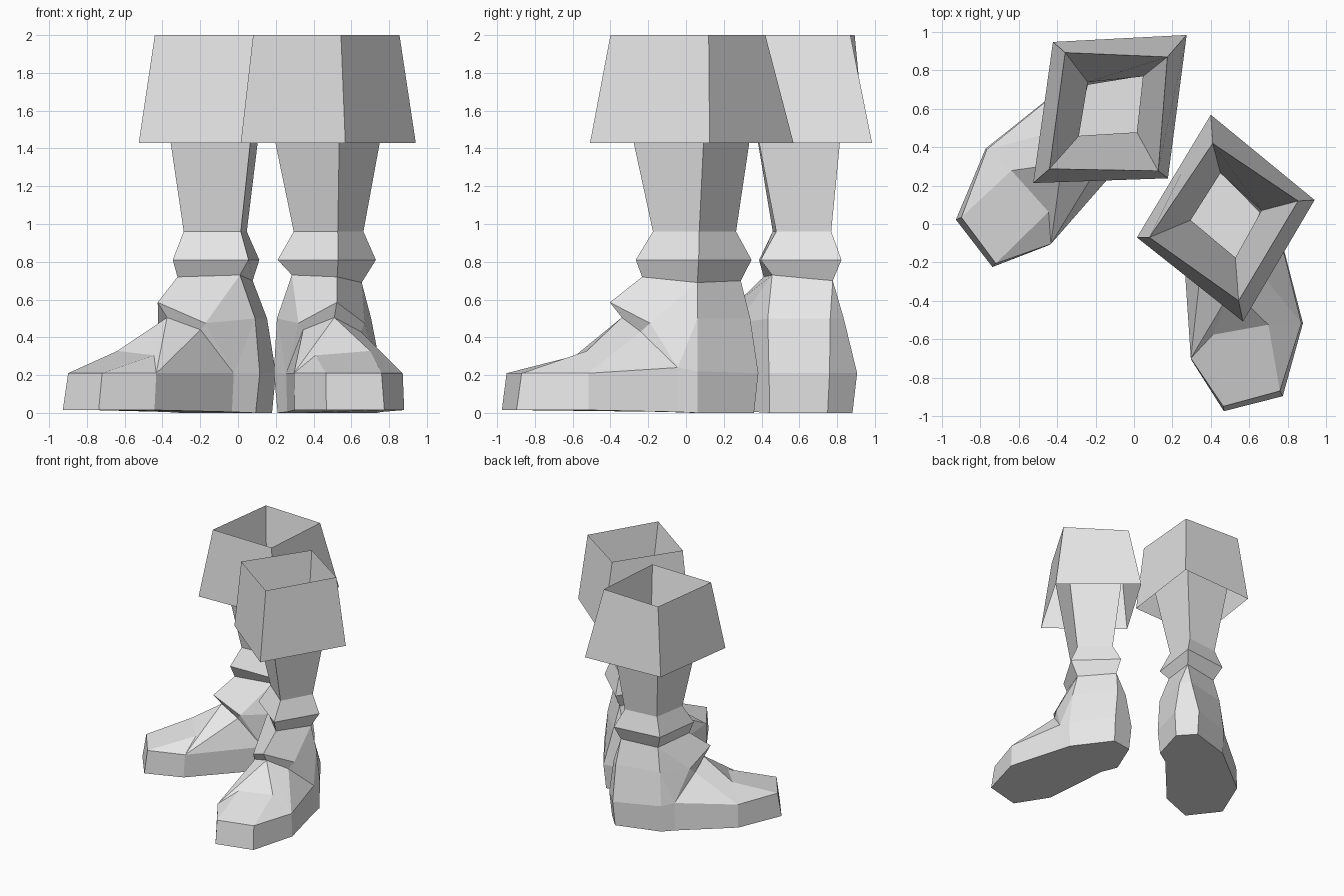
import bpy, bmesh, math
from mathutils import Matrix, Vector

if "Cube" in bpy.data.objects:
    bpy.data.objects.remove(bpy.data.objects["Cube"], do_unlink=True)

grey = bpy.data.materials.new("light_grey")
grey.use_nodes = True
grey.diffuse_color = (0.8, 0.8, 0.8, 1)
grey.node_tree.nodes["Principled BSDF"].inputs["Base Color"].default_value = (0.8, 0.8, 0.8, 1)


def add_part(name, points, faces, matrix, recalc=False):
    """Flat-shaded part; points is a dict or list, faces refer to its keys."""
    items = points.items() if isinstance(points, dict) else enumerate(points)
    bm = bmesh.new()
    verts = {key: bm.verts.new(co) for key, co in items}
    for face in faces:
        bm.faces.new([verts[k] for k in face])
    if recalc:
        bmesh.ops.recalc_face_normals(bm, faces=bm.faces)
    bm.transform(matrix)
    if matrix.determinant() < 0:
        bmesh.ops.reverse_faces(bm, faces=bm.faces)
    mesh = bpy.data.meshes.new(name)
    bm.to_mesh(mesh)
    bm.free()
    mesh.materials.append(grey)
    obj = bpy.data.objects.new(name, mesh)
    bpy.context.collection.objects.link(obj)


def bands(rings):
    """Quads joining four-sided rings listed from bottom to top."""
    return [(4 * r + i, 4 * r + (i + 1) % 4, 4 * r + 4 + (i + 1) % 4, 4 * r + 4 + i)
            for r in range(len(rings) - 1) for i in range(4)]


# Leg rings, corners in order: inner, front, outer, back
rim = [(.08, -.07, 2), (.545, -.40, 2), (.855, .12, 2), (.41, .42, 2)]
hem = [(.015, -.07, 1.43), (.568, -.508, 1.43), (.941, .125, 1.43), (.40, .569, 1.43)]
knee = [(.295, .02, .96), (.528, -.175, .96), (.664, .07, .96), (.45, .265, .96)]
ankle = [(.21, -.02, .81), (.53, -.266, .81), (.73, .067, .81), (.43, .347, .81)]
pinch = [(.285, 0, .73), (.525, -.232, .72), (.655, .06, .69), (.43, .29, .70)]

# Boot: ankle shell, tongue flap and instep
boot = dict(zip(("p_in", "p_front", "p_out", "p_back"), pinch))
boot.update({
    "flap_tip": (.523, -.403, .585), "flap_in": (.32, -.25, .475), "flap_out": (.67, -.19, .475),
    "side_in": (.206, .03, .5), "side_out": (.705, .06, .5),
    "back_in": (.36, .325, .5), "back_out": (.46, .34, .5),
    "tongue": (.51, -.34, .505), "vamp_in": (.345, -.26, .44), "vamp_out": (.65, -.24, .43),
    "top_in": (.41, -.577, .305), "top_out": (.70, -.525, .328)})

# Welt (upper edge of the sole wall) and sole outline, in matching order
welt = [(.19, .05, .21), (.255, -.09, .21), (.296, -.70, .21), (.465, -.95, .21), (.76, -.87, .21),
        (.872, -.517, .21), (.755, -.044, .24), (.74, .06, .22), (.52, .383, .21), (.32, .35, .21)]
sole = [(.21, .04, 0), (.26, -.10, .005), (.30, -.71, .015), (.468, -.975, .015), (.775, -.897, .015),
        (.88, -.517, .015), (.758, -.044, .005), (.735, .06, 0), (.51, .36, 0), (.33, .33, 0)]
for i in range(10):
    boot["w%d" % i] = welt[i]
    boot["s%d" % i] = sole[i]

boot_faces = [
    # ankle shell, inner side
    ("p_in", "p_front", "flap_tip", "flap_in"), ("p_in", "flap_in", "side_in"),
    ("side_in", "flap_in", "w1"), ("side_in", "w1", "w0"),
    # ankle shell, outer side
    ("p_front", "p_out", "flap_out", "flap_tip"), ("p_out", "side_out", "flap_out"),
    ("side_out", "w6", "flap_out"), ("side_out", "w7", "w6"),
    # heel
    ("p_in", "side_in", "back_in", "p_back"), ("side_in", "w0", "w9", "back_in"),
    ("p_back", "back_in", "back_out"), ("back_in", "w9", "w8", "back_out"),
    ("p_out", "p_back", "back_out", "side_out"), ("side_out", "back_out", "w8", "w7"),
    # underside of the flap
    ("flap_tip", "tongue", "vamp_in", "flap_in"), ("flap_in", "vamp_in", "w1"),
    ("flap_tip", "flap_out", "vamp_out", "tongue"), ("flap_out", "w6", "vamp_out"),
    # instep
    ("tongue", "top_in", "w2"), ("tongue", "w2", "vamp_in"), ("vamp_in", "w2", "w1"),
    ("tongue", "w5", "top_out"), ("tongue", "vamp_out", "w5"), ("vamp_out", "w6", "w5"),
    ("tongue", "top_out", "top_in"),
    # toe cap
    ("top_in", "top_out", "w4", "w3"), ("top_in", "w3", "w2"), ("top_out", "w5", "w4"),
    # sole
    tuple("s%d" % i for i in range(10))]
boot_faces += [("w%d" % i, "s%d" % i, "s%d" % ((i + 1) % 10), "w%d" % ((i + 1) % 10))
               for i in range(10)]

# The right leg is the left one mirrored, turned outward and set further back
right = (Matrix.Translation((-.1235, .597, 0)) @ Matrix.Rotation(math.radians(-37.5), 4, "Z")
         @ Matrix.Diagonal((-.98, 1.02, 1, 1)) @ Matrix.Translation((-.481, -.03, 0)))

for side, matrix in (("left", Matrix.Identity(4)), ("right", right)):
    shaft = [pinch, ankle, knee, rim]
    add_part(side + "_shaft", sum(shaft, []), bands(shaft), matrix)
    cuff = [hem, rim]
    add_part(side + "_cuff", sum(cuff, []), bands(cuff), matrix)
    add_part(side + "_boot", boot, boot_faces, matrix, recalc=True)
